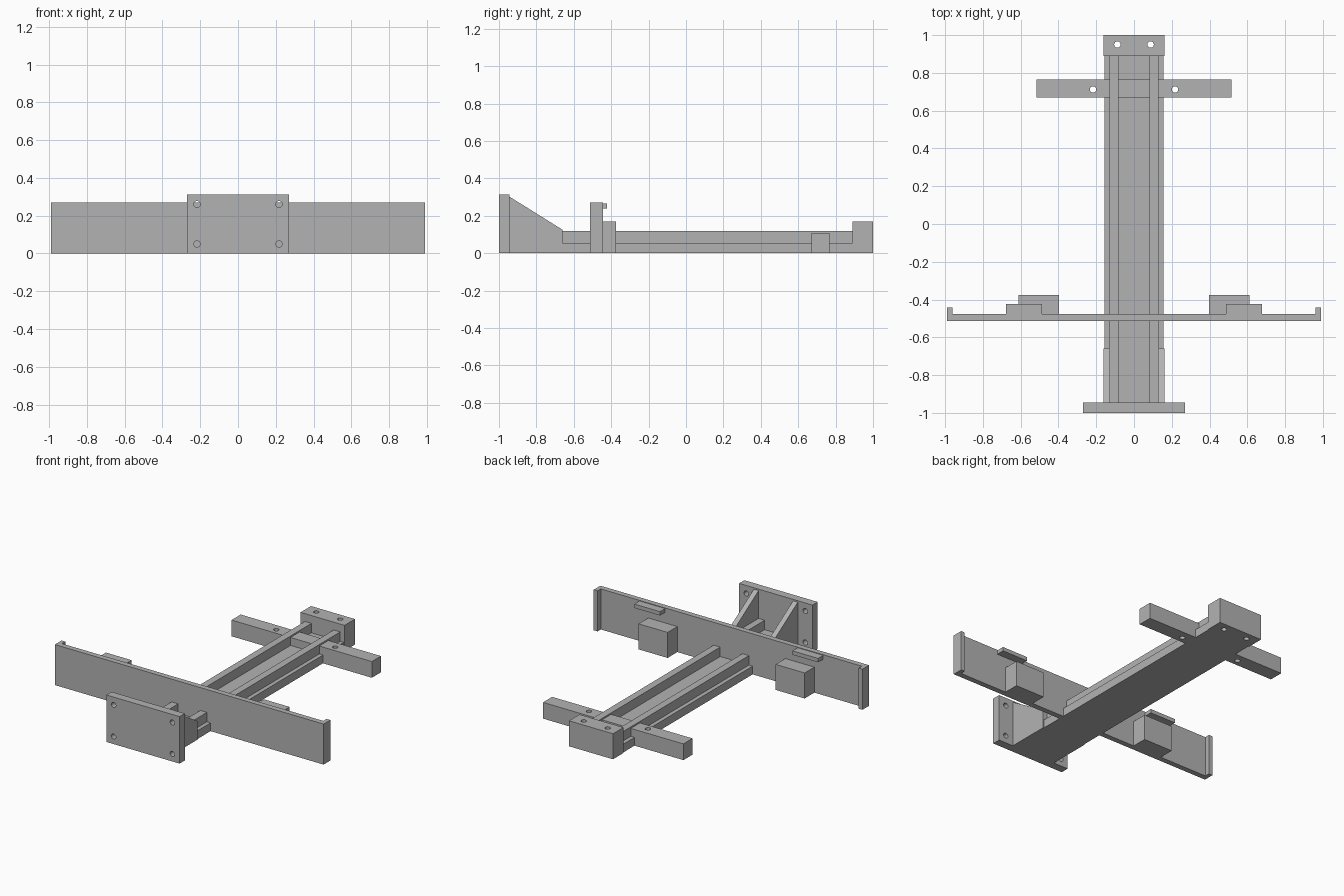
import bpy, bmesh, math
from mathutils import Matrix, Vector

cube = bpy.data.objects.get("Cube")
if cube:
    bpy.data.objects.remove(cube, do_unlink=True)

GREY = (0.45, 0.45, 0.45, 1)
steel = bpy.data.materials.new("grey steel")
steel.use_nodes = True
steel.diffuse_color = GREY
steel.node_tree.nodes["Principled BSDF"].inputs["Base Color"].default_value = GREY


def add_object(name, bm):
    bmesh.ops.recalc_face_normals(bm, faces=bm.faces)
    mesh = bpy.data.meshes.new(name)
    bm.to_mesh(mesh)
    bm.free()
    mesh.materials.append(steel)
    obj = bpy.data.objects.new(name, mesh)
    bpy.context.collection.objects.link(obj)
    return obj


def box(name, x, y, z):
    bm = bmesh.new()
    bmesh.ops.create_cube(bm, size=1)
    for v in bm.verts:
        v.co = Vector(r[0] if c < 0 else r[1] for c, r in zip(v.co, (x, y, z)))
    return add_object(name, bm)


def extrude(name, points, direction):
    bm = bmesh.new()
    face = bm.faces.new([bm.verts.new(p) for p in points])
    new = bmesh.ops.extrude_face_region(bm, geom=[face])["geom"]
    bmesh.ops.translate(bm, verts=[g for g in new if isinstance(g, bmesh.types.BMVert)],
                        vec=direction)
    return add_object(name, bm)


def drill(obj, centres, along_y=False, radius=0.017):
    # Bolt holes cut straight through the part
    bm = bmesh.new()
    turn = Matrix.Rotation(math.pi / 2, 4, "X") if along_y else Matrix()
    for c in centres:
        bmesh.ops.create_cone(bm, cap_ends=True, segments=24, radius1=radius,
                              radius2=radius, depth=0.6,
                              matrix=Matrix.Translation(c) @ turn)
    cutter = add_object("hole_cutter", bm)
    cutter.hide_render = True
    mod = obj.modifiers.new("holes", "BOOLEAN")
    mod.operation = "DIFFERENCE"
    mod.solver = "EXACT"
    mod.object = cutter
    bpy.context.view_layer.objects.active = obj
    bpy.ops.object.modifier_apply(modifier=mod.name)
    bpy.data.objects.remove(cutter, do_unlink=True)


def pair(name, x, y, z):
    box("left_" + name, x, y, z)
    box("right_" + name, (-x[1], -x[0]), y, z)


# Spine: flat base with two raised rails
box("spine_base", (-0.157, 0.157), (-0.945, 0.893), (0, 0.055))
pair("rail", (0.082, 0.13), (-0.945, 0.893), (0.055, 0.118))

# Front mounting plate with four bolt holes
plate = box("mounting_plate", (-0.27, 0.27), (-1, -0.945), (0, 0.313))
drill(plate, [(sx * 0.217, -0.97, z) for sx in (-1, 1) for z in (0.05, 0.26)], True)

# Sloped gussets bracing the mounting plate
slope = [(-0.945, 0), (-0.66, 0), (-0.66, 0.125), (-0.945, 0.303)]
for side, x in (("left", 0.127), ("right", -0.162)):
    extrude(side + "_gusset", [(x, y, z) for y, z in slope], (0.035, 0, 0))

# Wide cross board with end lips, rear blocks and small ledges
box("cross_board", (-0.99, 0.99), (-0.513, -0.477), (0, 0.27))
pair("end_lip", (0.962, 0.99), (-0.477, -0.443), (0, 0.27))
pair("rear_block", (0.398, 0.612), (-0.477, -0.375), (0, 0.17))
pair("ledge", (0.488, 0.677), (-0.477, -0.423), (0.24, 0.266))

# Rear crossbar and end block, drilled from above
bar = box("rear_crossbar", (-0.517, 0.517), (0.67, 0.766), (0, 0.108))
drill(bar, [(sx * 0.217, 0.712, 0.05) for sx in (-1, 1)])
block = box("end_block", (-0.162, 0.162), (0.89, 1), (0, 0.17))
drill(block, [(sx * 0.088, 0.95, 0.08) for sx in (-1, 1)])
